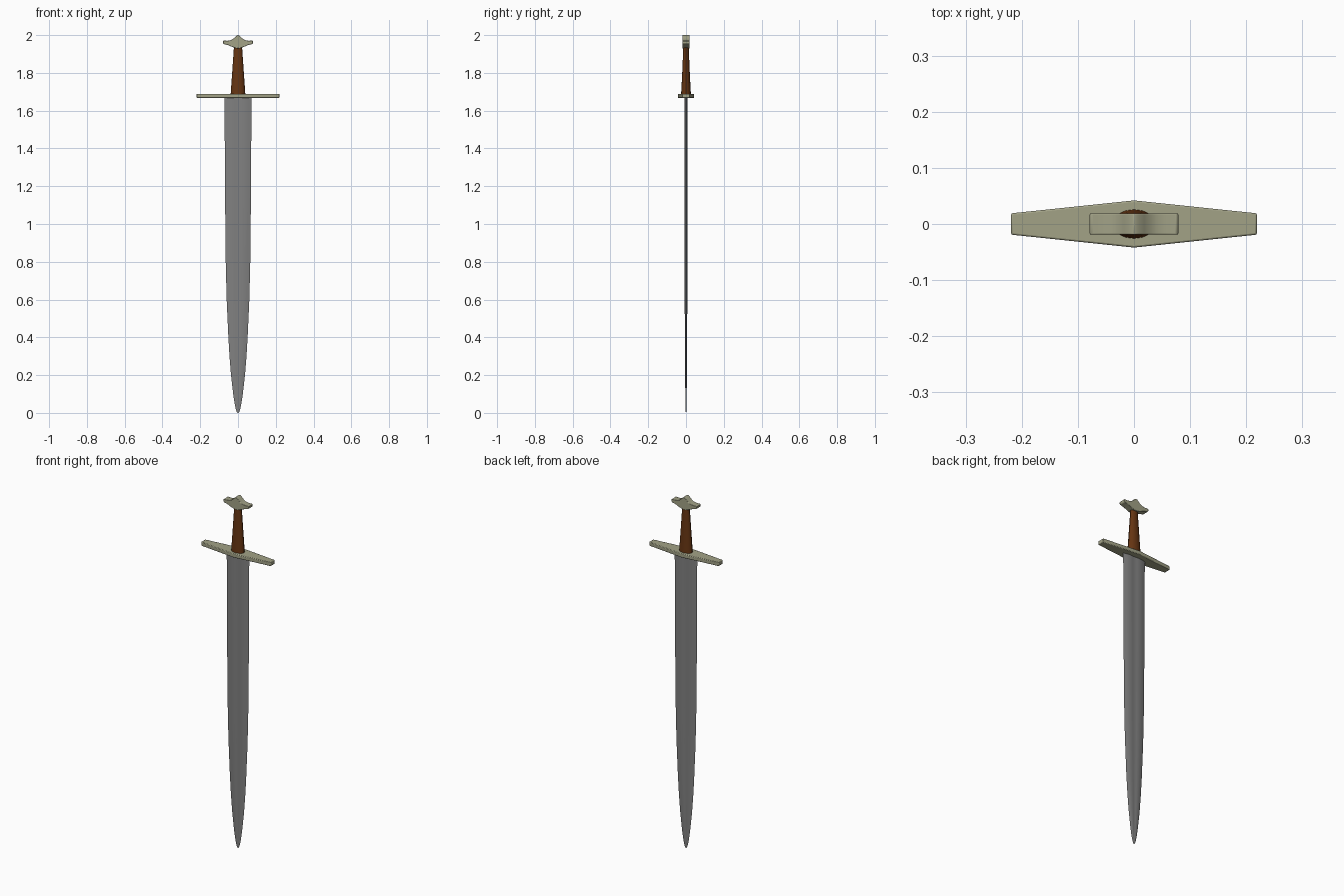
import bpy, bmesh, math

if "Cube" in bpy.data.objects:
    bpy.data.objects.remove(bpy.data.objects["Cube"])


def material(name, rgb):
    m = bpy.data.materials.new(name)
    m.diffuse_color = (*rgb, 1)
    m.use_nodes = True
    m.node_tree.nodes["Principled BSDF"].inputs["Base Color"].default_value = m.diffuse_color
    return m


steel = material("grey steel", (0.22, 0.22, 0.22))
bronze = material("pale bronze", (0.36, 0.36, 0.24))
leather = material("brown leather", (0.13, 0.035, 0.006))


def loft(name, rings, mat, bevel=0, angle=30):
    """Skin closed rings of points and cap both ends."""
    bm = bmesh.new()
    rows = [[bm.verts.new(p) for p in ring] for ring in rings]
    n = len(rows[0])
    for a, b in zip(rows, rows[1:]):
        for i in range(n):
            j = (i + 1) % n
            bm.faces.new((a[i], a[j], b[j], b[i]))
    bm.faces.new(rows[0][::-1])
    bm.faces.new(rows[-1])
    bmesh.ops.recalc_face_normals(bm, faces=bm.faces)
    me = bpy.data.meshes.new(name)
    bm.to_mesh(me)
    bm.free()
    me.materials.append(mat)
    ob = bpy.data.objects.new(name, me)
    bpy.context.collection.objects.link(ob)
    if bevel:
        mod = ob.modifiers.new("soft edges", 'BEVEL')
        mod.width, mod.segments, mod.limit_method = bevel, 2, 'ANGLE'
        mod.angle_limit = math.radians(40)
    bpy.ops.object.select_all(action='DESELECT')
    ob.select_set(True)
    bpy.context.view_layer.objects.active = ob
    bpy.ops.object.shade_smooth_by_angle(angle=math.radians(angle))
    return ob


# Blade: fullered section, leaf-like taper to a rounded tip (z, half width, half thickness)
stations = [(0, .003, .001), (.006, .007, .0015), (.02, .0115, .002), (.05, .018, .003),
            (.1, .0255, .0035), (.2, .037, .005), (.3, .045, .0055), (.4, .051, .006),
            (.6, .060, .007), (.8, .065, .0075), (1.1, .068, .008), (1.4, .07, .008),
            (1.675, .071, .0085)]
half = [(1, 0), (.75, .55), (.42, 1), (.2, .8), (0, .7), (-.2, .8), (-.42, 1), (-.75, .55)]
section = half + [(-x, -y) for x, y in half]
loft("blade", [[(x * w, y * t, z) for x, y in section] for z, w, t in stations], steel)

# Crossguard: flat bar, widest in the middle
plan = [(.219, -.019), (.219, .019), (0, .042), (-.219, .019), (-.219, -.019), (0, -.042)]
loft("crossguard", [[(x, y, z) for x, y in plan] for z in (1.667, 1.689)], bronze, .003)

# Grip: tapering oval handle
N = 16
loft("grip", [[(a * math.cos(2 * math.pi * i / N), b * math.sin(2 * math.pi * i / N), z)
               for i in range(N)]
              for z, a, b in [(1.685, .039, .026), (1.80, .031, .020), (1.945, .021, .014)]],
     leather)

# Pommel: winged profile with a central peak, extruded through the depth
right = [(.012, 1.931), (.03, 1.937), (.05, 1.946), (.076, 1.953), (.079, 1.958), (.079, 1.967),
         (.076, 1.971), (.058, 1.970), (.042, 1.972), (.030, 1.977), (.018, 1.987), (.008, 1.997)]
profile = [(0, 1.930)] + right + [(0, 2.0)] + [(-x, z) for x, z in right[::-1]]
loft("pommel", [[(x, y, z) for x, z in profile] for y in (-.019, .019)], bronze, .002)
